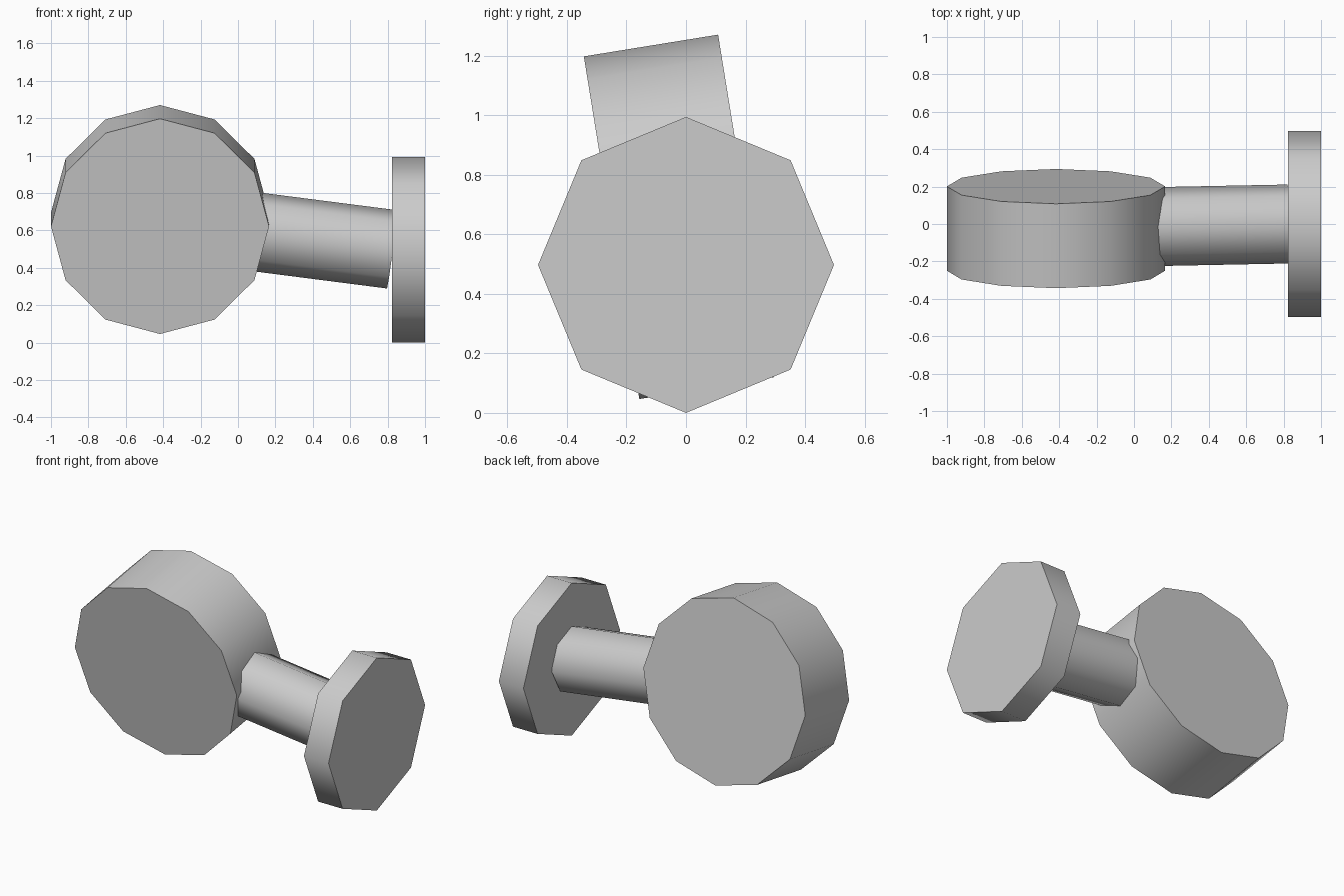
import bpy, bmesh, math
from mathutils import Matrix, Vector

if "Cube" in bpy.data.objects:
    bpy.data.objects.remove(bpy.data.objects["Cube"])

grey = bpy.data.materials.new("light grey")
grey.diffuse_color = (0.6, 0.6, 0.6, 1.0)
grey.use_nodes = True
grey.node_tree.nodes["Principled BSDF"].inputs["Base Color"].default_value = grey.diffuse_color


def cylinder(name, start, end, radius, sides, corner):
    """Prism from start to end, with one corner pointing along `corner`."""
    start, end = Vector(start), Vector(end)
    axis = (end - start).normalized()
    ref = Vector(corner)
    x = (ref - axis * ref.dot(axis)).normalized()
    turn = Matrix((x, axis.cross(x), axis)).transposed().to_4x4()

    bm = bmesh.new()
    bmesh.ops.create_cone(bm, cap_ends=True, segments=sides, radius1=radius,
                          radius2=radius, depth=(end - start).length,
                          matrix=Matrix.Translation((start + end) / 2) @ turn)
    mesh = bpy.data.meshes.new(name)
    bm.to_mesh(mesh)
    bm.free()
    mesh.materials.append(grey)
    obj = bpy.data.objects.new(name, mesh)
    bpy.context.collection.objects.link(obj)

    # smooth sides, crisp rims
    bpy.ops.object.select_all(action='DESELECT')
    obj.select_set(True)
    bpy.context.view_layer.objects.active = obj
    bpy.ops.object.shade_smooth_by_angle(angle=math.radians(60))
    return obj


# Large tilted knob
knob_front = Vector((-0.417, -0.25, 0.622))
knob_back = Vector((-0.417, 0.201, 0.695))
cylinder("knob", knob_front, knob_back, 0.583, 12, (1, 0, 0))

# Round mounting plate
cylinder("wall_plate", (0.823, 0, 0.497), (1.0, 0, 0.497), 0.497, 8, (0, 0, 1))

# Shaft from the plate to the middle of the knob
cylinder("shaft", (knob_front + knob_back) / 2, (0.824, 0, 0.499), 0.211, 8, (0, 0, 1))
